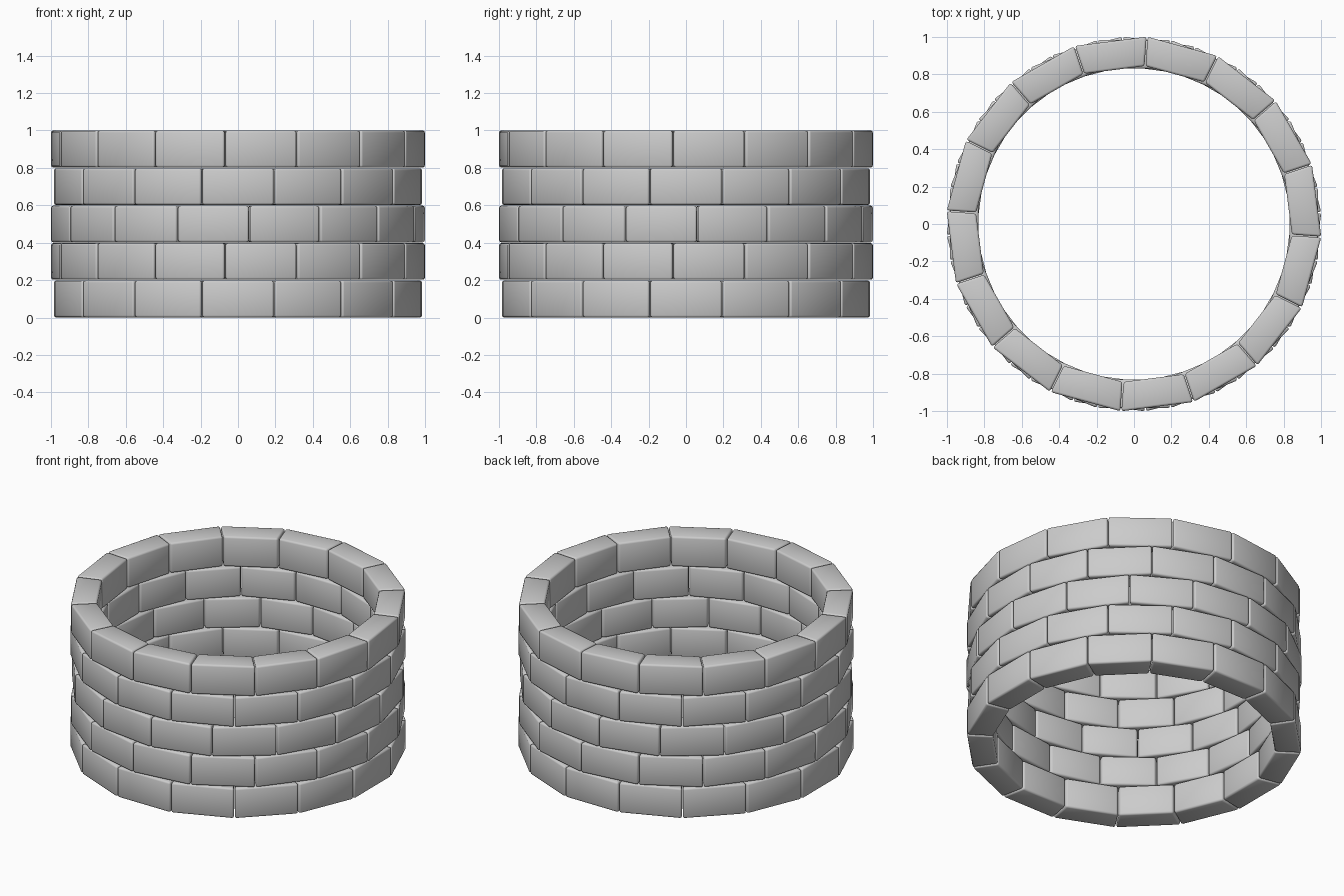
import bpy, bmesh, math

if "Cube" in bpy.data.objects:
    bpy.data.objects.remove(bpy.data.objects["Cube"])

BRICKS = 16
STEP = 2 * math.pi / BRICKS
R_OUT, R_IN = 1.003, 0.846      # corner radii of each flat-faced brick
GAP = 0.003                     # half of the joint between bricks
COURSE_H = 0.2
# direction of one joint in each course, degrees from the front
OFFSETS = [11.25, -4.0, 3.5, 11.25, -4.0]


def add_brick(bm, a0, z0, z1):
    a1 = a0 + STEP
    corners = [(R_IN, a0, 1), (R_OUT, a0, 1), (R_OUT, a1, -1), (R_IN, a1, -1)]
    rings = []
    for z in (z0, z1):
        ring = []
        for r, a, s in corners:
            # shift each end along the tangent to leave a joint
            x = r * math.cos(a) - s * GAP * math.sin(a)
            y = r * math.sin(a) + s * GAP * math.cos(a)
            ring.append(bm.verts.new((x, y, z)))
        rings.append(ring)
    lo, hi = rings
    bm.faces.new(lo[::-1])
    bm.faces.new(hi)
    for i in range(4):
        j = (i + 1) % 4
        bm.faces.new((lo[i], lo[j], hi[j], hi[i]))


# stacked courses of bricks
for level, offset in enumerate(OFFSETS):
    bm = bmesh.new()
    z0 = level * COURSE_H + (0 if level == 0 else 0.002)
    z1 = (level + 1) * COURSE_H - (0 if level == len(OFFSETS) - 1 else 0.002)
    for k in range(BRICKS):
        add_brick(bm, math.radians(offset - 90) + k * STEP, z0, z1)
    # softened brick edges
    bmesh.ops.bevel(bm, geom=bm.edges[:], offset=0.012, segments=2,
                    profile=0.5, affect='EDGES')
    bmesh.ops.recalc_face_normals(bm, faces=bm.faces[:])
    for f in bm.faces:
        f.smooth = True
    mesh = bpy.data.meshes.new(f"brick_course_{level + 1}")
    bm.to_mesh(mesh)
    bm.free()
    obj = bpy.data.objects.new(f"brick_course_{level + 1}", mesh)
    bpy.context.collection.objects.link(obj)
